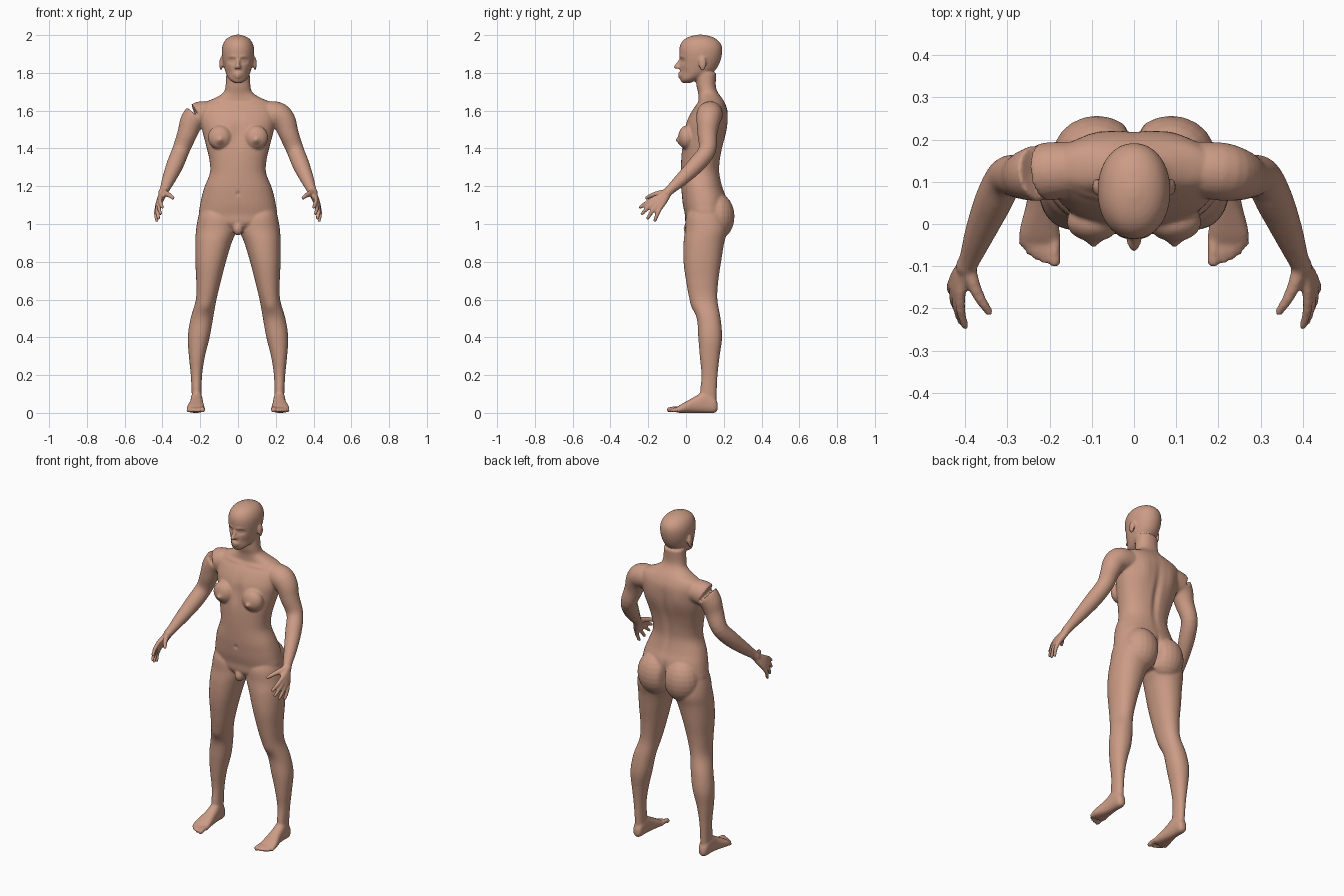
import bpy, bmesh, math
from mathutils import Vector

bm = bmesh.new()


def spline(rows, n=5):
    """Catmull-Rom interpolation of rows of numbers."""
    out = []
    for i in range(len(rows) - 1):
        a, b, c, d = (rows[max(0, min(len(rows) - 1, i + k))] for k in (-1, 0, 1, 2))
        for s in range(n):
            t = s / n
            out.append([0.5 * (2 * q + (r - p) * t + (2 * p - 5 * q + 4 * r - w) * t * t
                               + (3 * q - p - 3 * r + w) * t ** 3)
                        for p, q, r, w in zip(a, b, c, d)])
    return out + [list(rows[-1])]


def loft(rings):
    vs = [[bm.verts.new(p) for p in r] for r in rings]
    n = len(vs[0])
    for a, b in zip(vs, vs[1:]):
        for i in range(n):
            bm.faces.new((a[i], a[(i + 1) % n], b[(i + 1) % n], b[i]))
    bm.faces.new(vs[0])
    bm.faces.new(vs[-1])


def slab(rows, axis='z', side=1, power=2.0, n=36):
    """Rounded sections (t, x0, x1, b0, b1) stacked along z or y."""
    rings = []
    for t, x0, x1, b0, b1 in spline(rows):
        ring = []
        for k in range(n):
            a = 2 * math.pi * k / n
            c, s = math.cos(a), math.sin(a)
            u = math.copysign(abs(c) ** (2 / power), c)
            v = math.copysign(abs(s) ** (2 / power), s)
            x = side * ((x0 + x1) / 2 + u * (x1 - x0) / 2)
            b = (b0 + b1) / 2 + v * (b1 - b0) / 2
            ring.append((x, b, t) if axis == 'z' else (x, t, b))
        rings.append(ring)
    loft(rings)


def blob(c, r, side=1, n=20, m=12):
    rings = []
    for j in range(m + 1):
        lat = math.pi * (0.03 + 0.94 * j / m)
        w, h = math.sin(lat), -math.cos(lat)
        rings.append([(side * (c[0] + r[0] * w * math.cos(2 * math.pi * k / n)),
                       c[1] + r[1] * w * math.sin(2 * math.pi * k / n), c[2] + r[2] * h)
                      for k in range(n)])
    loft(rings)


def tube(pts, side=1, n=16):
    """Round limb through points (x, y, z, radius) with ball ends."""
    rows = spline([(side * p[0],) + tuple(p[1:]) for p in pts], 4)
    cs = [Vector(r[:3]) for r in rows]
    rings = []
    for i, c in enumerate(cs):
        t = (cs[min(i + 1, len(cs) - 1)] - cs[max(i - 1, 0)]).normalized()
        ref = Vector((1, 0, 0)) if abs(t.x) < 0.8 else Vector((0, 0, 1))
        u = t.cross(ref).normalized()
        w = t.cross(u)
        rings.append([c + rows[i][3] * (u * math.cos(2 * math.pi * k / n) + w * math.sin(2 * math.pi * k / n))
                      for k in range(n)])
    loft(rings)
    for r in (rows[0], rows[-1]):
        blob(r[:3], (r[3],) * 3)


# torso and neck: z, half width, front, back
torso = [(.955, .09, .04, .17), (1.0, .17, .0, .20), (1.05, .205, -.006, .215), (1.10, .201, -.016, .217),
         (1.15, .191, -.022, .21), (1.20, .176, -.026, .192), (1.27, .149, -.027, .178),
         (1.33, .150, -.026, .18), (1.40, .165, -.022, .192), (1.48, .186, -.01, .212),
         (1.54, .198, .002, .22), (1.60, .20, .032, .22), (1.64, .18, .062, .207),
         (1.668, .12, .066, .19), (1.695, .078, .064, .17), (1.73, .066, .056, .158), (1.80, .062, .05, .16)]
slab([(z, -w, w, f, b) for z, w, f, b in torso], power=2.25)

# head
head = [(1.746, .016, -.018, .02), (1.762, .042, -.027, .06), (1.785, .058, -.03, .11),
        (1.81, .068, -.031, .15), (1.84, .076, -.032, .172), (1.88, .084, -.034, .187),
        (1.92, .086, -.036, .192), (1.95, .08, -.03, .186), (1.975, .066, -.012, .166),
        (1.992, .043, .018, .135), (2.002, .012, .06, .09)]
slab([(z, -w, w, f, b) for z, w, f, b in head], power=2.1)
tube([(0, -.028, 1.872, .008), (0, -.042, 1.85, .009), (0, -.054, 1.831, .0115)])         # nose
tube([(-.024, -.024, 1.791, .005), (0, -.037, 1.795, .007), (.024, -.024, 1.791, .005)])  # upper lip
tube([(-.02, -.023, 1.781, .005), (0, -.034, 1.779, .0075), (.02, -.023, 1.781, .005)])   # lower lip
blob((0, -.008, 1.764), (.026, .022, .018))                                               # chin
blob((0, .017, .975), (.027, .03, .036))                                                  # groin

leg = [(.04, .192, .245, .09, .16), (.1, .193, .245, .075, .162), (.2, .19, .25, .082, .167),
       (.3, .175, .26, .073, .178), (.4, .15, .266, .065, .191), (.5, .132, .251, .057, .183),
       (.6, .114, .223, .02, .166), (.7, .09, .221, 0, .171), (.8, .064, .226, -.013, .186),
       (.9, .034, .226, -.013, .202), (.97, .006, .222, -.005, .22), (1.04, .01, .21, .0, .21),
       (1.1, .05, .19, .03, .18)]
foot = [(.168, .205, .232, .015, .05), (.15, .192, .246, 0, .085), (.10, .188, .25, 0, .115),
        (.05, .184, .255, 0, .088), (0, .178, .268, 0, .06), (-.03, .175, .273, 0, .043),
        (-.052, .179, .266, .002, .028)]
toes = [(.188, -.092, .0145), (.213, -.088, .0105), (.232, -.080, .010), (.249, -.068, .0095), (.264, -.050, .0095)]
# knuckle and tip of each finger
fingers = [((.411, -.163, 1.138), (.401, -.242, 1.088)), ((.419, -.16, 1.120), (.410, -.232, 1.055)),
           ((.425, -.15, 1.103), (.420, -.203, 1.030)), ((.428, -.135, 1.088), (.430, -.165, 1.018))]

for s in (1, -1):
    slab(leg, side=s, power=2.15)
    slab(foot, 'y', s, 2.4)
    for x, y, r in toes:
        tube([(x, -.03, .02, r), (x, (y - .03) / 2, .021, r * .9), (x, y + .004, r + .002, r)], s)
    # buttock, breast, ear, nostril
    blob((.088, .162, 1.04), (.105, .095, .125), s)
    blob((.096, .005, 1.458), (.064, .047, .064), s)
    blob((.096, -.036, 1.445), (.022, .012, .022), s)
    blob((.096, -.05, 1.445), (.008, .009, .008), s)
    blob((.09, .088, 1.848), (.009, .02, .036), s)
    blob((.012, -.04, 1.828), (.008, .011, .008), s)
    # arm
    tube([(.10, .135, 1.585, .06), (.20, .125, 1.58, .069), (.243, .118, 1.545, .063), (.268, .113, 1.48, .053),
          (.303, .112, 1.39, .046), (.333, .055, 1.315, .045), (.365, -.02, 1.24, .036),
          (.388, -.08, 1.185, .026), (.398, -.10, 1.165, .025)], s, 24)
    # palm, fingers, thumb
    for k, t in fingers:
        mid = tuple((a + b) / 2 for a, b in zip(k, (.398, -.095, 1.158)))
        tube([(.392, -.09, 1.173, .02), mid + (.018,), k + (.0135,)], s)
        mid = tuple((a + b) / 2 + d for a, b, d in zip(k, t, (.005, 0, .004)))
        tube([k + (.0125,), mid + (.0115,), t + (.0095,)], s)
    tube([(.392, -.105, 1.168, .018), (.378, -.15, 1.16, .0155), (.36, -.185, 1.15, .0125),
          (.344, -.208, 1.138, .010)], s)

bmesh.ops.recalc_face_normals(bm, faces=bm.faces[:])
raw = bpy.data.meshes.new("body")
bm.to_mesh(raw)
bm.free()
body = bpy.data.objects.new("body", raw)
bpy.context.collection.objects.link(body)

# fuse everything into one skin
rm = body.modifiers.new("fuse", 'REMESH')
rm.mode = 'VOXEL'
rm.voxel_size = 0.0065
sm = body.modifiers.new("soften", 'SMOOTH')
sm.factor, sm.iterations = 0.5, 4
mesh = bpy.data.meshes.new_from_object(body.evaluated_get(bpy.context.evaluated_depsgraph_get()))
body.modifiers.clear()
body.data = mesh

# sculpting pushes: centre, radii, forward/back push (mirrored in x)
pushes = [((.033, -.02, 1.864), (.019, .04, .012), .014),    # eye socket
          ((.033, -.02, 1.864), (.012, .04, .007), -.009),   # eye
          ((.03, -.03, 1.886), (.022, .03, .007), -.004),    # brow
          ((.05, 0, 1.80), (.016, .04, .022), .006),         # cheek hollow
          ((0, .2, 1.40), (.02, .06, .16), -.012),           # spine
          ((0, .24, 1.03), (.013, .07, .07), -.035),         # cleft
          ((0, -.01, 1.48), (.025, .05, .08), .008),         # breastbone
          ((.09, .2, 1.53), (.04, .05, .07), .006),          # shoulder blade
          ((.08, .05, 1.635), (.06, .05, .010), -.005),      # collarbone
          ((0, -.02, 1.16), (.008, .04, .010), .008),        # navel
          ((.168, .03, .56), (.03, .04, .035), -.006)]       # kneecap
for v in mesh.vertices:
    x, y, z = v.co
    for c, r, d in pushes:
        if abs(z - c[2]) < 3 * r[2]:
            e = ((abs(x) - c[0]) / r[0]) ** 2 + ((y - c[1]) / r[1]) ** 2 + ((z - c[2]) / r[2]) ** 2
            if e < 9:
                v.co.y += d * math.exp(-e)

skin = bpy.data.materials.new("skin")
skin.diffuse_color = (.60, .33, .235, 1)
mesh.materials.clear()
mesh.materials.append(skin)
mesh.shade_smooth()
